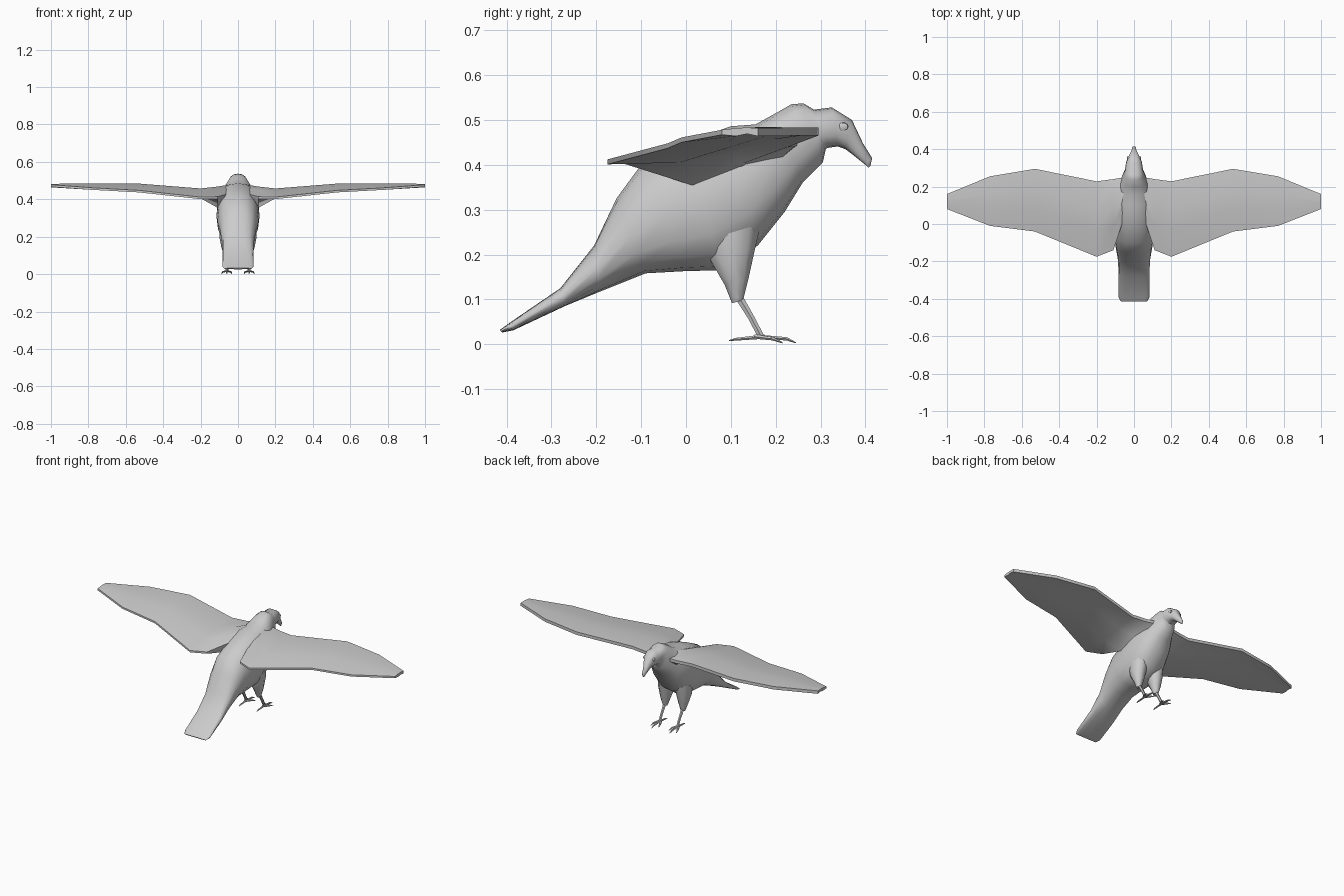
import bpy, bmesh, math
from mathutils import Vector

old = bpy.data.objects.get("Cube")
if old:
    bpy.data.objects.remove(old)

grey = bpy.data.materials.new("plain grey")
grey.use_nodes = True
GREY = (0.6, 0.6, 0.6, 1)
grey.diffuse_color = GREY
grey.node_tree.nodes["Principled BSDF"].inputs["Base Color"].default_value = GREY


def loft(name, rings, mirror=False, angle=45):
    """Skin a list of equal-length point rings and cap both ends."""
    bm = bmesh.new()
    loops = [[bm.verts.new(p) for p in ring] for ring in rings]
    n = len(loops[0])
    for a, b in zip(loops, loops[1:]):
        for i in range(n):
            j = (i + 1) % n
            bm.faces.new((a[i], a[j], b[j], b[i]))
    bm.faces.new(loops[0])
    bm.faces.new(loops[-1])
    bmesh.ops.recalc_face_normals(bm, faces=bm.faces)
    mesh = bpy.data.meshes.new(name)
    bm.to_mesh(mesh)
    bm.free()
    mesh.materials.append(grey)
    ob = bpy.data.objects.new(name, mesh)
    bpy.context.collection.objects.link(ob)
    bpy.ops.object.select_all(action='DESELECT')
    ob.select_set(True)
    bpy.context.view_layer.objects.active = ob
    bpy.ops.object.shade_smooth_by_angle(angle=math.radians(angle))
    if mirror:
        ob.modifiers.new("Mirror", 'MIRROR').use_mirror_merge = False
    return ob


def oval(center, u, v, n, power=1.0):
    """Ring around center with half axes u and v; a low power squares it off."""
    ring = []
    for i in range(n):
        t = 2 * math.pi * i / n
        c, s = math.cos(t), math.sin(t)
        ring.append(center + u * math.copysign(abs(c) ** power, c)
                    + v * math.copysign(abs(s) ** power, s))
    return ring


def tube(name, points, radii, n=6, flat=1.0):
    """Tapered limb along points, mirrored to the other side."""
    pts = [Vector(p) for p in points]
    rings = []
    for i, (p, r) in enumerate(zip(pts, radii)):
        d = (pts[min(i + 1, len(pts) - 1)] - pts[max(i - 1, 0)]).normalized()
        side = d.cross(Vector((0, 0, 1))).normalized()
        rings.append(oval(p, side * r, side.cross(d) * r * flat, n))
    return loft(name, rings, mirror=True)


# Body, tail, head and beak: top y, top z, bottom y, bottom z, half width
sections = [
    (-.415, .032, -.41, .026, .072), (-.39, .05, -.385, .031, .084),
    (-.28, .125, -.27, .085, .083), (-.205, .22, -.19, .118, .085),
    (-.155, .325, -.09, .158, .098), (-.10, .40, 0, .163, .110),
    (0, .45, .08, .165, .115), (.10, .486, .16, .22, .112),
    (.155, .49, .22, .295, .095), (.20, .515, .26, .36, .074),
    (.235, .535, .305, .405, .055), (.262, .537, .312, .436, .048),
    (.285, .523, .318, .438, .047), (.325, .528, .338, .441, .042),
    (.37, .50, .355, .435, .029), (.395, .447, .375, .42, .016),
    (.415, .415, .40, .40, .009), (.411, .397, .407, .393, .004)]
rings = []
for k, (ty, tz, by, bz, w) in enumerate(sections):
    top, bottom = Vector((0, ty, tz)), Vector((0, by, bz))
    rings.append(oval((top + bottom) / 2, Vector((w, 0, 0)), (top - bottom) / 2,
                      16, .6 if k < 3 else .85))
loft("body", rings, angle=60)

# Wings: x, leading y z, trailing y z, ridge z, underside z
stations = [
    (.05, .25, .455, .04, .425, .478, .33), (.11, .24, .45, -.14, .408, .468, .355),
    (.20, .228, .45, -.175, .406, .458, .405), (.53, .295, .475, -.04, .442, .484, .438),
    (.77, .255, .475, -.01, .455, .484, .452), (1.0, .16, .474, .08, .472, .483, .464)]
rings = []
for x, ly, lz, ty, tz, ridge, under in stations:
    chord = ly - ty
    rings.append([Vector(p) for p in (
        (x, ly, lz + .008), (x, ly - .35 * chord, ridge), (x, ly - .65 * chord, (ridge * 2 + tz) / 3 + .002),
        (x, ty, tz + .006), (x, ty, tz - .005),
        (x, ly - .6 * chord, under), (x, ly - .3 * chord, (under + lz) / 2), (x, ly, lz - .01))])
loft("wings", rings, mirror=True, angle=50)

# Feathered thighs: y, z, half width, half depth
rings = [oval(Vector((x, y, z)), Vector((w, 0, 0)), Vector((0, d, d * .3)), 10)
         for x, y, z, w, d in ((.055, .105, .25, .045, .065), (.058, .105, .20, .042, .052),
                               (.06, .113, .14, .028, .028), (.06, .115, .095, .013, .013))]
loft("thighs", rings, mirror=True)

# Shanks and toes
tube("shanks", [(.06, .115, .11), (.06, .145, .06), (.06, .167, .018)], (.010, .008, .008))
for name, dx, y in (("inner_toes", -.026, .215), ("middle_toes", 0, .245), ("outer_toes", .026, .215)):
    tube(name, [(.06, .155, .017), (.06 + dx * .8, y - .02, .012), (.06 + dx, y, .003)],
         (.008, .006, .002), flat=.7)
tube("back_toes", [(.06, .175, .017), (.06, .11, .011), (.06, .096, .008)], (.008, .005, .002), flat=.7)

# Eyes: shallow round bumps
rings = [oval(Vector((x, .35, .485)), Vector((0, r, 0)), Vector((0, 0, r * .8)), 10)
         for x, r in ((.028, .012), (.036, .011), (.038, .006))]
loft("eyes", rings, mirror=True)
